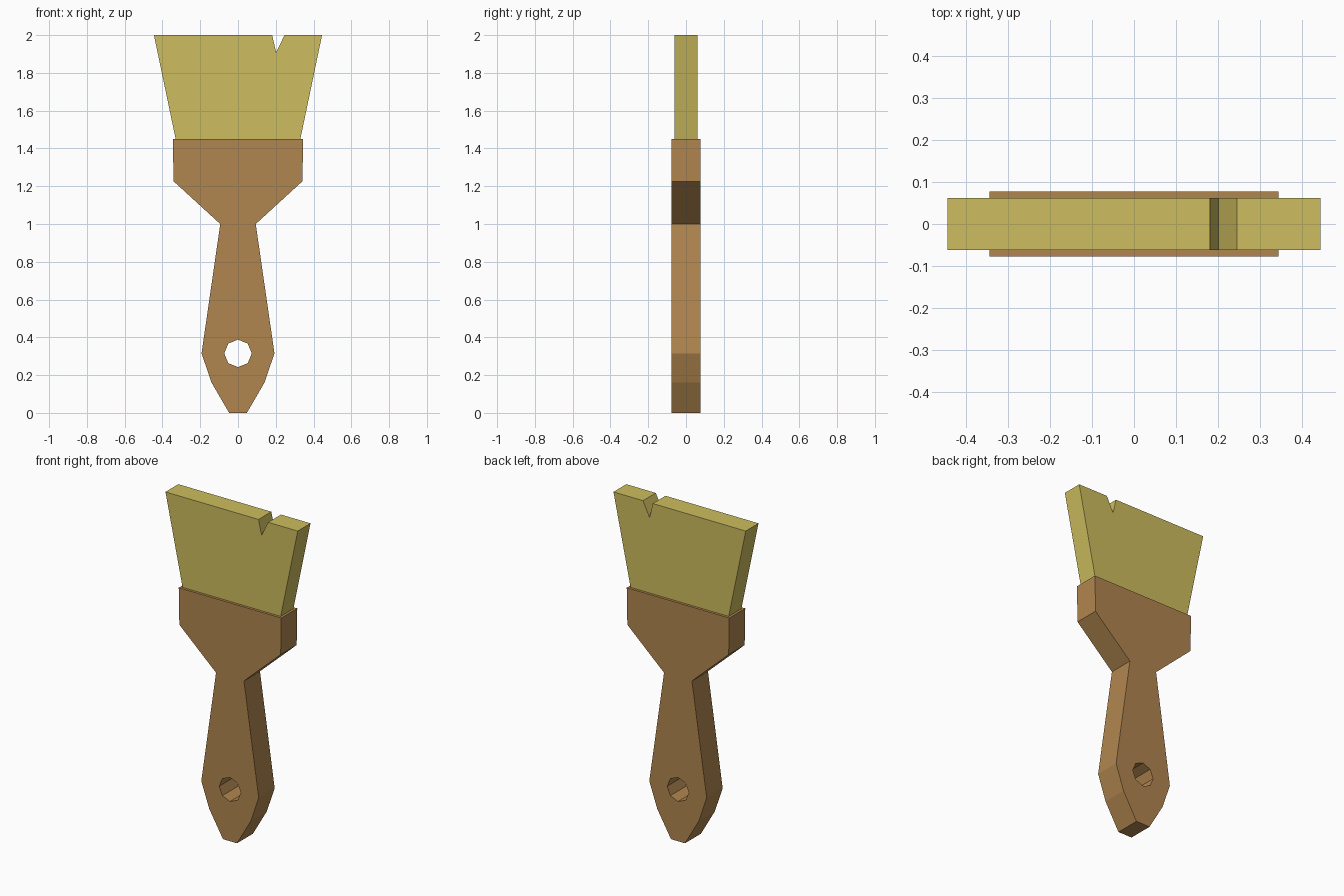
import bpy, bmesh, math

if "Cube" in bpy.data.objects:
    bpy.data.objects.remove(bpy.data.objects["Cube"])


def material(name, rgb):
    m = bpy.data.materials.new(name)
    m.diffuse_color = (*rgb, 1.0)
    m.use_nodes = True
    m.node_tree.nodes["Principled BSDF"].inputs["Base Color"].default_value = m.diffuse_color
    return m


def plate(name, loops, half_depth, mat):
    """Solid plate from closed x-z outlines; inner outlines become holes."""
    cu = bpy.data.curves.new(name, 'CURVE')
    cu.dimensions = '2D'
    cu.fill_mode = 'BOTH'
    cu.extrude = half_depth
    for loop in loops:
        sp = cu.splines.new('POLY')
        sp.points.add(len(loop) - 1)
        for p, (x, z) in zip(sp.points, loop):
            p.co = (x, z, 0, 1)
        sp.use_cyclic_u = True
    tmp = bpy.data.objects.new(name + "_outline", cu)
    bpy.context.collection.objects.link(tmp)
    bpy.context.view_layer.update()
    dg = bpy.context.evaluated_depsgraph_get()
    me = bpy.data.meshes.new_from_object(tmp.evaluated_get(dg))
    bpy.data.objects.remove(tmp)

    # Weld the caps to the sides, stand the plate up, clean the faces
    bm = bmesh.new()
    bm.from_mesh(me)
    bmesh.ops.remove_doubles(bm, verts=bm.verts, dist=1e-4)
    for v in bm.verts:
        x, y, z = v.co
        v.co = (x, -z, y)
    bmesh.ops.recalc_face_normals(bm, faces=bm.faces)
    for f in bm.faces:
        f.smooth = False
        f.material_index = 0
    bm.to_mesh(me)
    bm.free()
    me.materials.clear()
    me.materials.append(mat)
    ob = bpy.data.objects.new(name, me)
    bpy.context.collection.objects.link(ob)
    return ob


wood = material("wood brown", (0.434, 0.238, 0.078))
straw = material("bristle yellow", (0.610, 0.505, 0.112))

# Handle: mirrored half profile with an octagonal hanging hole
half = [(0.047, 0), (0.14, 0.16), (0.193, 0.315), (0.094, 1.0),
        (0.341, 1.226), (0.345, 1.45)]
outline = half + [(-x, z) for x, z in reversed(half)]
hole = [(0.073 * math.cos(i * math.pi / 4), 0.315 + 0.073 * math.sin(i * math.pi / 4))
        for i in range(8)]
plate("handle", [outline, hole], 0.077, wood)

# Bristles: flared block with a notch in the tip, seated slightly in the handle
plate("bristles", [[(-0.328, 1.44), (0.328, 1.44), (0.445, 2.0), (0.246, 2.0),
                    (0.202, 1.908), (0.181, 2.0), (-0.445, 2.0)]], 0.0615, straw)
